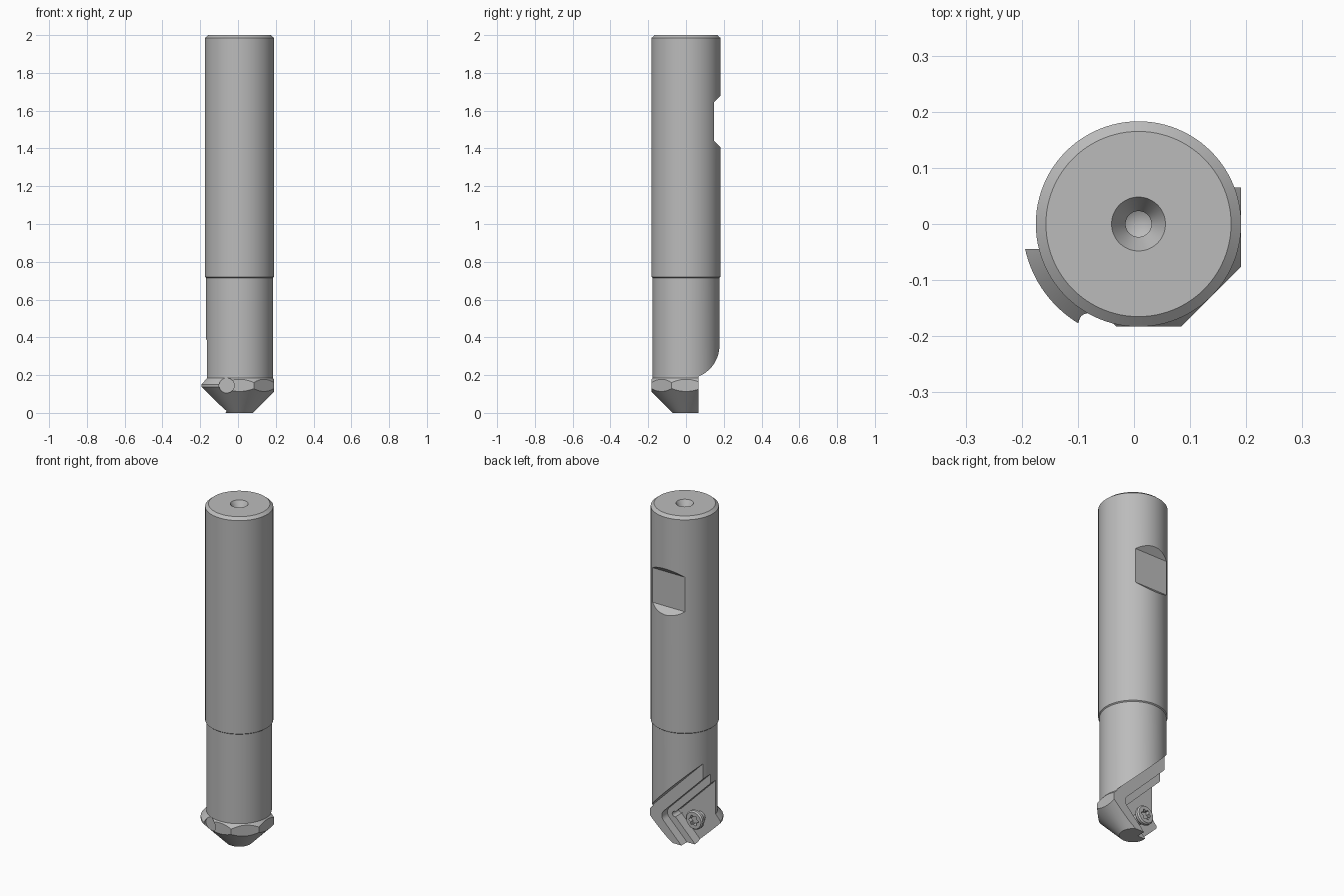
import bpy, bmesh, math
from mathutils import Matrix, Vector

if "Cube" in bpy.data.objects:
    bpy.data.objects.remove(bpy.data.objects["Cube"])

AX = 0.008                       # tool axis position in x
SX, SZ = -0.065, 0.145           # clamp screw position

steel = bpy.data.materials.new("steel_grey")
steel.diffuse_color = (0.5, 0.5, 0.5, 1)
steel.use_nodes = True
steel.node_tree.nodes["Principled BSDF"].inputs["Base Color"].default_value = steel.diffuse_color


def make(name, bm):
    bmesh.ops.remove_doubles(bm, verts=bm.verts, dist=1e-5)
    bmesh.ops.recalc_face_normals(bm, faces=bm.faces)
    me = bpy.data.meshes.new(name)
    bm.to_mesh(me)
    bm.free()
    me.materials.append(steel)
    ob = bpy.data.objects.new(name, me)
    bpy.context.collection.objects.link(ob)
    return ob


def lathe(name, profile, steps, matrix):
    """Revolve (radius, height) points about z, then place."""
    bm = bmesh.new()
    vs = [bm.verts.new((r, 0, z)) for r, z in profile]
    es = [bm.edges.new(p) for p in zip(vs, vs[1:])]
    bmesh.ops.spin(bm, geom=vs + es, cent=(0, 0, 0), axis=(0, 0, 1),
                   angle=2 * math.pi, steps=steps)
    bm.transform(matrix)
    return make(name, bm)


def prism(name, pts, start, depth):
    """Extrude a closed 3D outline by a vector."""
    bm = bmesh.new()
    f = bm.faces.new([bm.verts.new(Vector(p) + Vector(start)) for p in pts])
    geo = bmesh.ops.extrude_face_region(bm, geom=[f], use_keep_orig=True)["geom"]
    bmesh.ops.translate(bm, vec=depth,
                        verts=[v for v in geo if isinstance(v, bmesh.types.BMVert)])
    return make(name, bm)


def wedge(name, corner, r, floor):
    """Right-angled pocket opening to -x with a rounded corner."""
    c = corner - r * math.sqrt(2)
    pts = [(corner - 0.6, 0, SZ - 0.6)]
    for i in range(9):
        a = math.radians(-45 + 90 * i / 8)
        pts.append((c + r * math.cos(a), 0, SZ + r * math.sin(a)))
    pts.append((corner - 0.6, 0, SZ + 0.6))
    return prism(name, pts, (0, floor, 0), (0, 0.5, 0))


def along_y(x, y, z):
    return Matrix.Translation((x, y, z)) @ Matrix.Rotation(-math.pi / 2, 4, 'X')


def carve(ob, cutters):
    for c in cutters:
        m = ob.modifiers.new(c.name, 'BOOLEAN')
        m.operation, m.object, m.solver = 'DIFFERENCE', c, 'EXACT'
    dg = bpy.context.evaluated_depsgraph_get()
    me = bpy.data.meshes.new_from_object(ob.evaluated_get(dg))
    ob.modifiers.clear()
    ob.data = me
    for c in cutters:
        bpy.data.objects.remove(c)


def smooth(ob):
    bpy.ops.object.select_all(action='DESELECT')
    ob.select_set(True)
    bpy.context.view_layer.objects.active = ob
    bpy.ops.object.shade_smooth_by_angle(angle=math.radians(25))


# Shank, neck and conical head as one turned body with a centre-drilled top
body = lathe("tool_body", [
    (0, 0), (0.072, 0), (0.207, 0.138), (0.207, 0.15), (0.177, 0.185),
    (0.177, 0.715), (0.183, 0.72), (0.183, 1.985), (0.165, 2), (0.048, 2),
    (0.023, 1.957), (0.023, 1.93), (0, 1.917)], 96, Matrix.Translation((AX, 0, 0)))

cutters = []

# Three flats on the head: right, front right and front
for i, ang in enumerate((0, -45, -90)):
    w0, w1 = (-0.078, 0.2) if ang == 0 else (-0.078, 0.078)
    a = 0.183
    outline = [(a, w0, 0), (a, w1, 0), (a + 0.1, w1 + 0.04, 0), (a + 0.1, w0 - 0.04, 0)]
    rot = Matrix.Rotation(math.radians(ang), 3, 'Z')
    cutters.append(prism(f"head_flat_cutter_{i}", [rot @ Vector(p) for p in outline],
                         (AX, 0, 0.05), (0, 0, 0.145)))

# Clamping flat on the back of the shank
cutters.append(prism("clamp_flat_cutter",
                     [(0, 0.149, 1.44), (0, 0.149, 1.645), (0, 0.249, 1.745), (0, 0.249, 1.34)],
                     (-0.3, 0, 0), (0.6, 0, 0)))

# Chip gullet and two stepped insert pockets with a corner relief
cutters.append(prism("gullet_cutter", [(0.665, 0, -0.3), (-0.6, 0, -0.3), (-0.6, 0, 0.965)],
                     (0, 0.065, 0), (0, 0.4, 0)))
cutters.append(wedge("outer_pocket_cutter", 0.13, 0.04, 0.012))
cutters.append(wedge("inner_pocket_cutter", 0.075, 0.006, -0.045))
cutters.append(lathe("relief_cutter", [(0, 0), (0.016, 0), (0.016, 0.3), (0, 0.3)], 24,
                     along_y(0.066, -0.05, SZ)))

# Spot face where the screw leaves the front
cutters.append(lathe("spot_face_cutter", [(0, 0), (0.04, 0), (0.04, 0.15), (0, 0.15)], 32,
                     along_y(SX + 0.005, -0.307, SZ)))
carve(body, cutters)
smooth(body)

# Clamp screw with a six-lobed socket
screw = lathe("clamp_screw", [
    (0, -0.10), (0.03, -0.10), (0.03, -0.025), (0.052, -0.005), (0.055, 0.0),
    (0.055, 0.014), (0.048, 0.022), (0, 0.022)], 40, along_y(SX, 0, SZ))
star = []
for i in range(24):
    r = 0.027 + 0.006 * math.cos(math.radians(i * 15 * 6))
    t = math.radians(i * 15)
    star.append((SX + r * math.cos(t), 0, SZ + r * math.sin(t)))
carve(screw, [prism("socket_cutter", star, (0, 0.0, 0), (0, 0.1, 0))])
smooth(screw)
